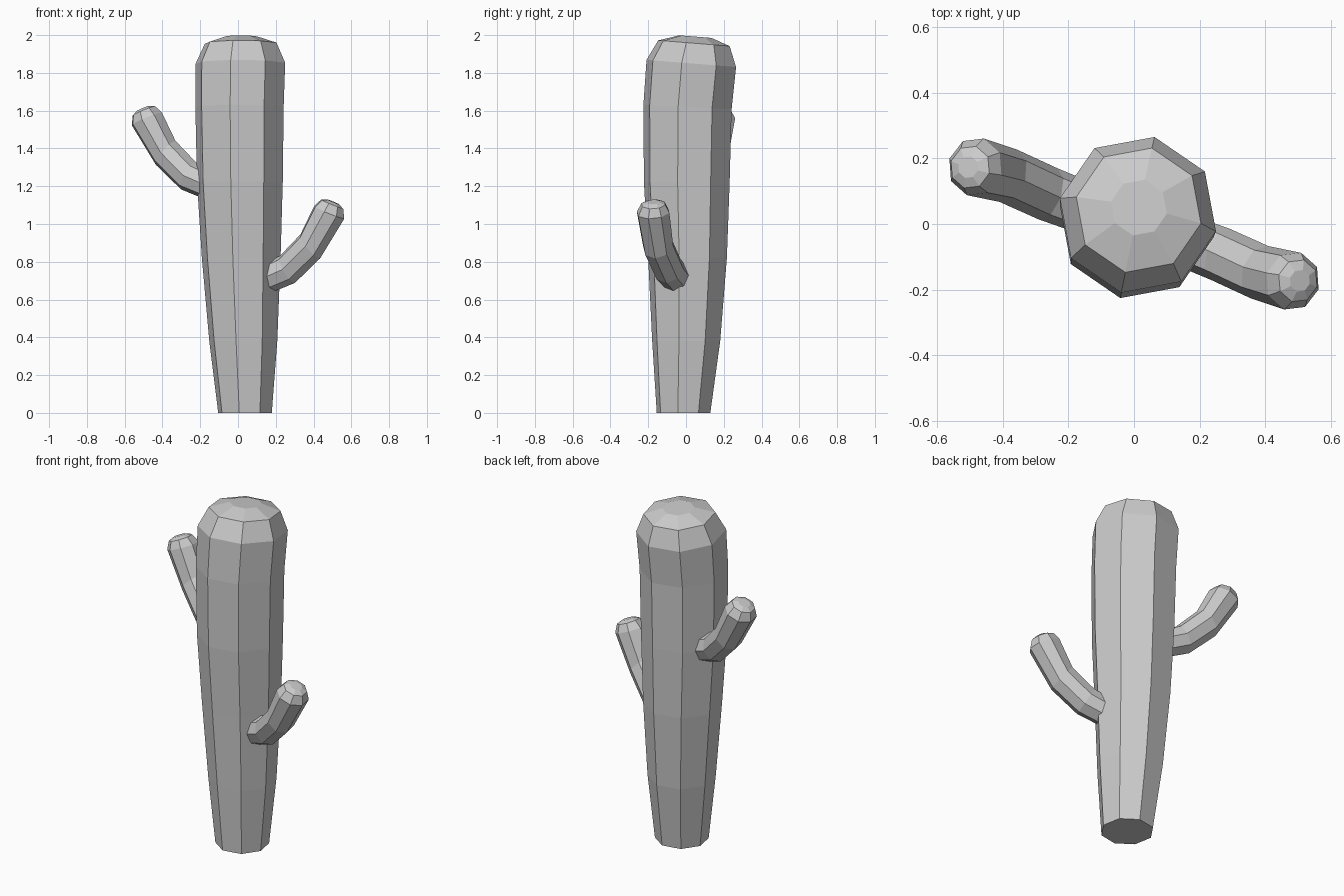
import bpy, bmesh, math
from mathutils import Vector

if "Cube" in bpy.data.objects:
    bpy.data.objects.remove(bpy.data.objects["Cube"])

SIDES = 8

def loft(name, rings, phase):
    """Skin 8-sided rings given as (centre, radius, normal); close both ends."""
    bm = bmesh.new()
    loops = []
    for centre, radius, normal, u in rings:
        n = Vector(normal).normalized()
        u = Vector(u)
        u = (u - n * u.dot(n)).normalized()
        v = n.cross(u)
        loop = []
        for i in range(SIDES):
            a = phase + math.tau * i / SIDES
            loop.append(bm.verts.new(Vector(centre) + radius * (math.cos(a) * u + math.sin(a) * v)))
        loops.append(loop)
    for lo, hi in zip(loops, loops[1:]):
        for i in range(SIDES):
            j = (i + 1) % SIDES
            bm.faces.new((lo[i], lo[j], hi[j], hi[i]))
    bm.faces.new(loops[0][::-1])
    bm.faces.new(loops[-1])
    bmesh.ops.recalc_face_normals(bm, faces=bm.faces)
    mesh = bpy.data.meshes.new(name)
    bm.to_mesh(mesh)
    bm.free()
    obj = bpy.data.objects.new(name, mesh)
    bpy.context.collection.objects.link(obj)
    return obj

# Trunk: centre, radius, tilt of ring towards +y
trunk = [
    ((0.037, -0.013, 0.00), 0.145, 0.0),
    ((0.028, 0.001, 0.38), 0.184, 0.0),
    ((0.017, 0.008, 0.82), 0.213, 0.0),
    ((0.010, 0.004, 1.22), 0.232, 0.02),
    ((0.008, 0.008, 1.62), 0.239, 0.05),
    ((0.012, 0.028, 1.85), 0.243, 0.08),
    ((0.014, 0.042, 1.957), 0.194, 0.08),
    ((0.015, 0.050, 1.992), 0.087, 0.08),
]
loft("trunk", [(c, r, (0, t, 1), (1, 0, 0)) for c, r, t in trunk], math.radians(-12))

# Arms: one bent, round-tipped arm, and a copy turned half way round and raised
arm = [
    ((0.100, -0.030, 0.690), 0.078, (0.90, -0.30, 0.35)),
    ((0.262, -0.092, 0.760), 0.083, (0.86, -0.32, 0.52)),
    ((0.383, -0.147, 0.882), 0.084, (0.74, -0.26, 0.66)),
    ((0.483, -0.174, 1.062), 0.090, (0.38, -0.08, 0.92)),
    ((0.499, -0.173, 1.105), 0.066, (0.38, -0.05, 0.92)),
    ((0.505, -0.173, 1.117), 0.034, (0.38, -0.05, 0.92)),
]
for name, sign, lift in (("right_arm", 1, 0.0), ("left_arm", -1, 0.495)):
    rings = []
    for (x, y, z), r, (nx, ny, nz) in arm:
        rings.append(((sign * x, sign * y, z + lift), r,
                      (sign * nx, sign * ny, nz), (sign * 0.3, sign * 0.95, 0)))
    loft(name, rings, 0.0)
